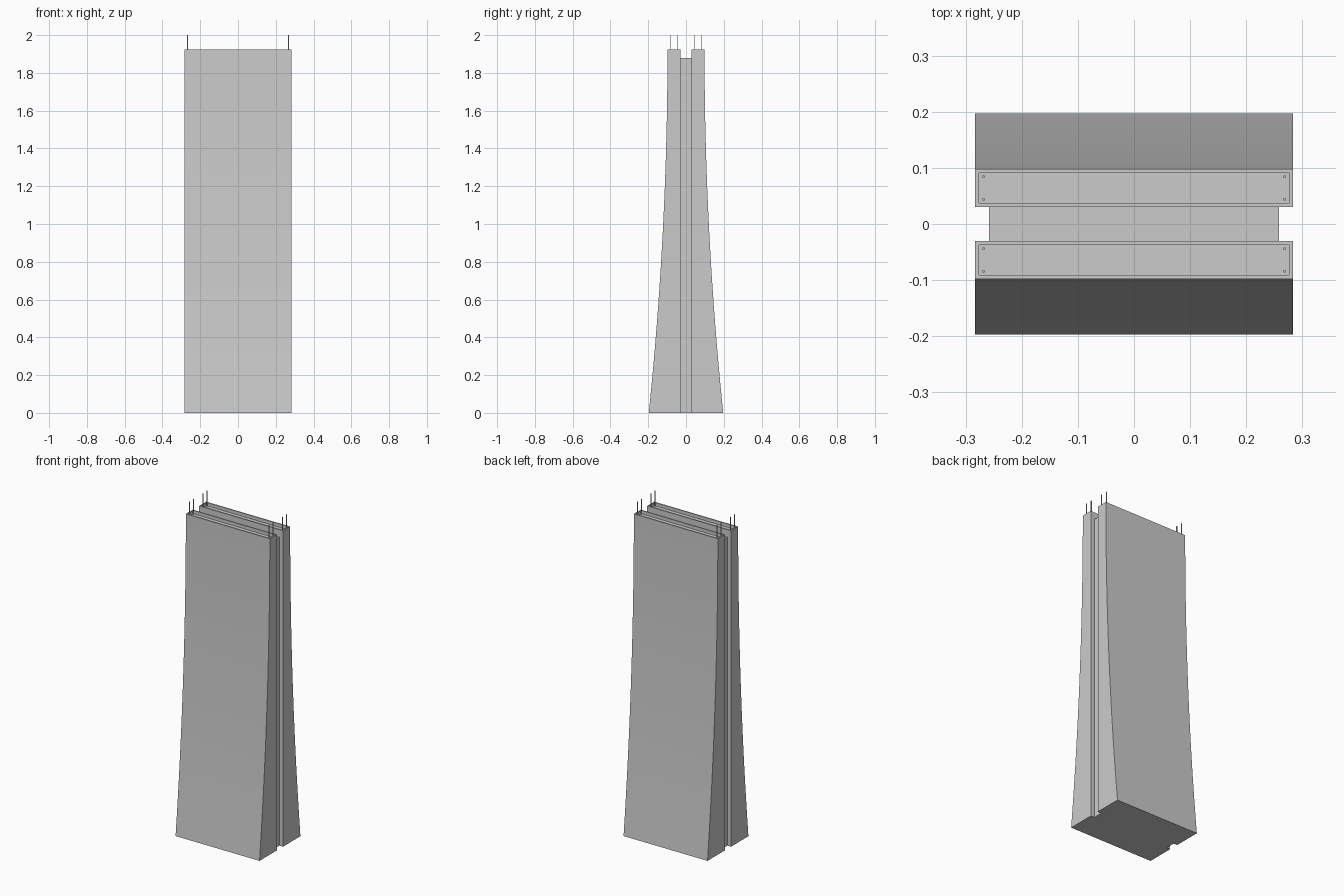
import bpy, bmesh

if "Cube" in bpy.data.objects:
    bpy.data.objects.remove(bpy.data.objects["Cube"])

HALF_W = 0.283      # half width of the slabs
ROOF = 1.925        # parapet height
INNER, TOP, BASE = 0.03, 0.098, 0.197   # slab depths from the centre
STEPS = 24


def finish(name, bm):
    bmesh.ops.recalc_face_normals(bm, faces=bm.faces)
    mesh = bpy.data.meshes.new(name)
    bm.to_mesh(mesh)
    bm.free()
    obj = bpy.data.objects.new(name, mesh)
    bpy.context.collection.objects.link(obj)
    return obj


def box(name, x0, x1, y0, y1, z0, z1):
    bm = bmesh.new()
    bmesh.ops.create_cube(bm, size=1)
    for v in bm.verts:
        v.co = (x1 if v.co.x > 0 else x0,
                y1 if v.co.y > 0 else y0,
                z1 if v.co.z > 0 else z0)
    return finish(name, bm)


def slab(name, side):
    # Side profile with a concave flare, extruded across the width
    profile = [(INNER, ROOF), (INNER, 0)]
    for i in range(STEPS + 1):
        t = i / STEPS
        profile.append((TOP + (BASE - TOP) * (1 - t) ** 2, ROOF * t))
    bm = bmesh.new()
    face = bm.faces.new([bm.verts.new((-HALF_W, side * y, z)) for y, z in profile])
    ext = bmesh.ops.extrude_face_region(bm, geom=[face], use_keep_orig=True)
    for g in ext["geom"]:
        if isinstance(g, bmesh.types.BMVert):
            g.co.x = HALF_W
    bmesh.ops.recalc_face_normals(bm, faces=bm.faces)
    # Parapet rim with a sunken roof deck
    roof = [f for f in bm.faces if f.normal.z > 0.99]
    bmesh.ops.inset_region(bm, faces=roof, thickness=0.01)
    deck = bmesh.ops.extrude_face_region(bm, geom=roof)
    bmesh.ops.delete(bm, geom=roof, context='FACES')
    for g in deck["geom"]:
        if isinstance(g, bmesh.types.BMVert):
            g.co.z -= 0.02
    obj = finish(name, bm)
    # Smooth the flare, keep the edges sharp
    bpy.ops.object.select_all(action='DESELECT')
    obj.select_set(True)
    bpy.context.view_layer.objects.active = obj
    bpy.ops.object.shade_smooth_by_angle(angle=0.5)


# Central recessed core
box("core", -0.258, 0.258, -INNER, INNER, 0, 1.88)

# Flared slabs and their corner roof masts
R = 0.002
for side, label in ((-1, "front"), (1, "back")):
    slab(label + "_slab", side)
    n = 0
    for x in (-0.268, 0.268):
        for y in (0.044, 0.084):
            n += 1
            box(f"{label}_mast_{n}", x - R, x + R,
                side * y - R, side * y + R, ROOF - 0.02, 2.0)
